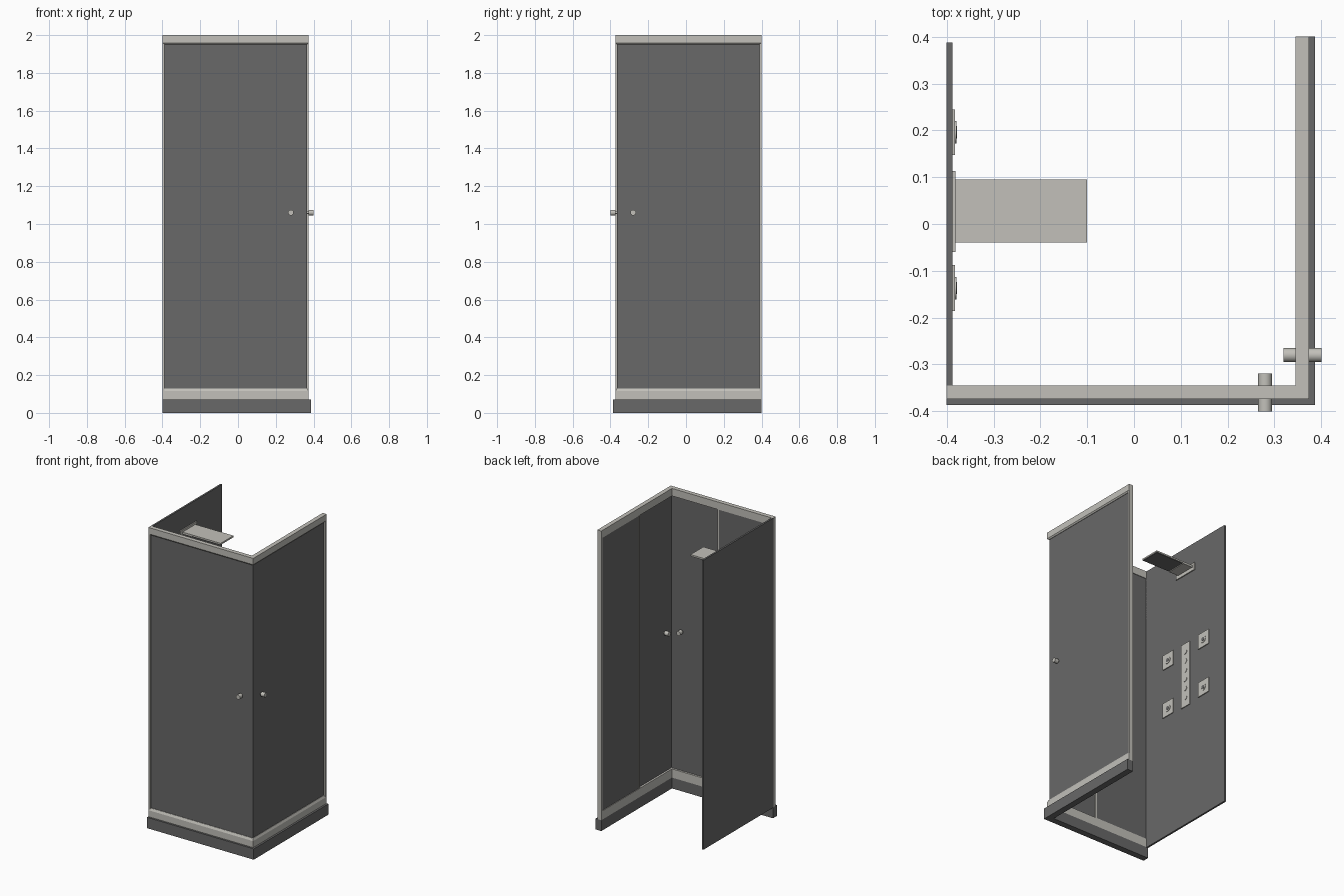
import bpy, bmesh, math
from mathutils import Matrix, Vector

if "Cube" in bpy.data.objects:
    bpy.data.objects.remove(bpy.data.objects["Cube"])


def material(name, rgb):
    m = bpy.data.materials.new(name)
    m.diffuse_color = (*rgb, 1)
    m.use_nodes = True
    m.node_tree.nodes["Principled BSDF"].inputs["Base Color"].default_value = m.diffuse_color
    return m


DARK = material("dark grey", (0.14, 0.14, 0.14))
LIGHT = material("warm light grey", (0.54, 0.53, 0.49))


def finish(name, bm, mat):
    bmesh.ops.recalc_face_normals(bm, faces=bm.faces)
    me = bpy.data.meshes.new(name)
    bm.to_mesh(me)
    bm.free()
    me.materials.append(mat)
    ob = bpy.data.objects.new(name, me)
    bpy.context.collection.objects.link(ob)
    return ob


def box(name, x0, x1, y0, y1, z0, z1, mat):
    bm = bmesh.new()
    bmesh.ops.create_cube(bm, size=1)
    for v in bm.verts:
        v.co = (x0 if v.co.x < 0 else x1, y0 if v.co.y < 0 else y1, z0 if v.co.z < 0 else z1)
    return finish(name, bm, mat)


def swap_side(ob):
    """Copy a front part to the right side: (x, y) -> (-y, -x)."""
    bm = bmesh.new()
    bm.from_mesh(ob.data)
    for v in bm.verts:
        v.co = (-v.co.y, -v.co.x, v.co.z)
    return finish(ob.name.replace("front", "side"), bm, ob.data.materials[0])


def corner_sweep(name, profile, end, mat):
    """Mitred L along front and right side; profile points are (distance out, z)."""
    bm = bmesh.new()
    rings = [[bm.verts.new(f(d, z)) for d, z in profile] for f in (
        lambda d, z: (-end, -d, z), lambda d, z: (d, -d, z), lambda d, z: (d, end, z))]
    n = len(profile)
    for a, b in zip(rings, rings[1:]):
        for i in range(n):
            bm.faces.new((a[i], a[(i + 1) % n], b[(i + 1) % n], b[i]))
    bm.faces.new(rings[0])
    bm.faces.new(rings[-1])
    return finish(name, bm, mat)


def cylinder(name, centre, axis, radius, length, mat, sides=24):
    bm = bmesh.new()
    rot = Vector((0, 0, 1)).rotation_difference(Vector(axis)).to_matrix().to_4x4()
    bmesh.ops.create_cone(bm, cap_ends=True, segments=sides, radius1=radius, radius2=radius,
                          depth=length, matrix=Matrix.Translation(centre) @ rot)
    ob = finish(name, bm, mat)
    bpy.ops.object.select_all(action='DESELECT')
    ob.select_set(True)
    bpy.context.view_layer.objects.active = ob
    bpy.ops.object.shade_smooth_by_angle(angle=math.radians(40))
    return ob


# base, rails with chamfered outer edges, and glass
corner_sweep("base", [(.345, 0), (.387, 0), (.387, .072), (.345, .072)], .4, DARK)
corner_sweep("bottom_rail", [(.345, .072), (.374, .072), (.374, .115), (.367, .13), (.345, .13)], .4, LIGHT)
corner_sweep("top_rail", [(.345, 1.95), (.367, 1.95), (.374, 1.958), (.374, 2), (.345, 2)], .4, LIGHT)
corner_sweep("outer_glass", [(.358, .12), (.364, .12), (.364, 1.96), (.358, 1.96)], .39, DARK)

# end posts and fixed inner glass with its edge strip, front then side
for part in (
    box("front_end_post", -.4, -.388, -.373, -.345, .072, 2, LIGHT),
    box("front_inner_glass", -.388, .0, -.353, -.349, .12, 1.96, DARK),
    box("front_edge_strip", .0, .012, -.356, -.347, .12, 1.96, LIGHT),
):
    swap_side(part)

# door knobs, inside and outside
for y in (-.386, -.333):
    swap_side(cylinder("front_door_knob", (.28, y, 1.06), (0, 1, 0), .015, .028, LIGHT))
swap_side(cylinder("front_knob_pin", (.28, -.36, 1.06), (0, 1, 0), .006, .05, LIGHT))

# back wall of the cabin on the left
box("wall_panel", -.4, -.388, -.35, .388, .07, 2, DARK)

# rain shower head and its wall mount
box("head_mount", -.388, -.381, -.06, .113, 1.81, 1.86, LIGHT)
box("head_arm", -.383, -.31, -.04, .095, 1.832, 1.846, LIGHT)
box("rain_head", -.31, -.1, -.04, .095, 1.836, 1.846, LIGHT)
box("rain_head_nozzle_plate", -.305, -.103, -.037, .092, 1.833, 1.836, DARK)

# body jets
for y in (-.137, .196):
    for z in (.95, 1.285):
        box("jet_plate", -.388, -.382, y - .049, y + .049, z - .05, z + .05, LIGHT)
        cylinder("jet_nozzle", (-.381, y, z), (1, 0, 0), .024, .004, LIGHT)
        cylinder("jet_hole", (-.380, y, z), (1, 0, 0), .013, .004, DARK, 16)

# control column with a row of buttons
box("control_column", -.388, -.382, -.013, .067, .89, 1.33, LIGHT)
for i in range(6):
    cylinder("control_button", (-.381, .027, .95 + i * .064), (1, 0, 0), .016, .004, LIGHT)
